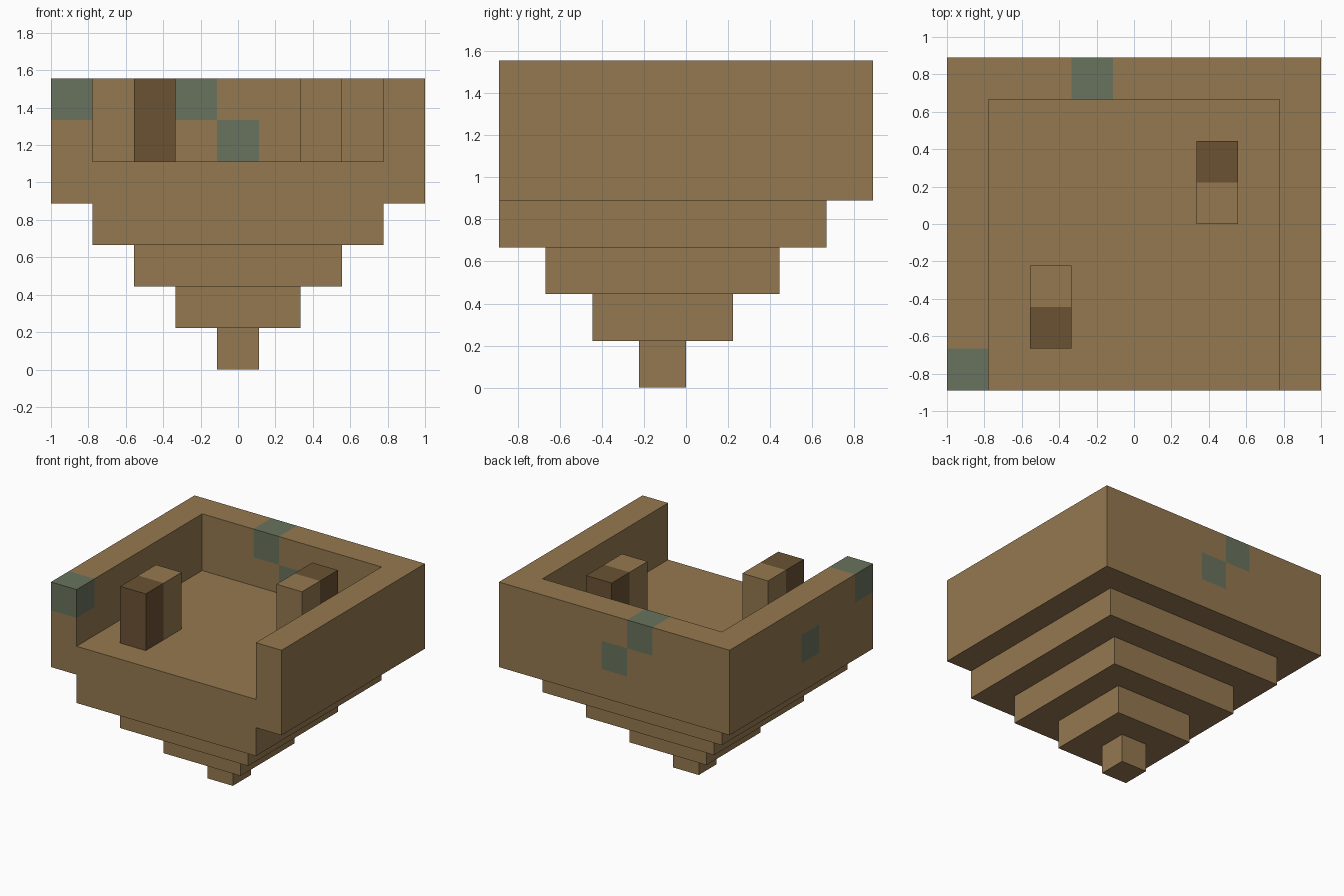
import bpy
import bmesh
from mathutils import Vector
from itertools import product

cube = bpy.data.objects.get("Cube")
if cube:
    bpy.data.objects.remove(cube, do_unlink=True)

UNIT = 2 / 9
ORIGIN = Vector((-4.5, -4, 0))  # corner of the block grid, in blocks


def material(name, rgb):
    mat = bpy.data.materials.new(name)
    mat.use_nodes = True
    color = (*rgb, 1)
    mat.diffuse_color = color
    bsdf = next(n for n in mat.node_tree.nodes if n.type == 'BSDF_PRINCIPLED')
    bsdf.inputs["Base Color"].default_value = color
    return mat


MATERIALS = [
    material("tan_brown", (0.30, 0.19, 0.08)),
    material("dark_brown", (0.145, 0.084, 0.034)),
    material("grey_green", (0.14, 0.17, 0.11)),
]
TAN, DARK, GREEN = range(3)


def box(x, y, z):
    """Block positions in half-open ranges."""
    return set(product(range(*x), range(*y), range(*z)))


def build(name, blocks, accents):
    """Closed outer skin of a set of blocks, with accent blocks coloured."""
    bm = bmesh.new()
    verts = {}

    def vert(p):
        key = tuple(round(c) for c in p)
        if key not in verts:
            verts[key] = bm.verts.new((Vector(key) + ORIGIN) * UNIT)
        return verts[key]

    for block in sorted(blocks):
        for axis, side in product(range(3), (0, 1)):
            step = [0, 0, 0]
            step[axis] = 1
            normal = Vector(step) * (2 * side - 1)
            if tuple(round(c) for c in Vector(block) + normal) in blocks:
                continue
            u, v = Vector((0, 0, 0)), Vector((0, 0, 0))
            u[(axis + 1) % 3] = 1
            v[(axis + 2) % 3] = 1
            base = Vector(block) + Vector(step) * side
            corners = [base, base + u, base + u + v, base + v]
            if not side:
                corners.reverse()
            face = bm.faces.new([vert(p) for p in corners])
            face.material_index = accents.get(block, TAN)

    # Merge flat areas of one colour
    bmesh.ops.dissolve_limit(bm, angle_limit=0.01, verts=bm.verts[:],
                             edges=bm.edges[:], delimit={'MATERIAL'})
    mesh = bpy.data.meshes.new(name)
    bm.to_mesh(mesh)
    bm.free()
    for mat in MATERIALS:
        mesh.materials.append(mat)
    obj = bpy.data.objects.new(name, mesh)
    bpy.context.collection.objects.link(obj)
    return obj


# Stepped base: each tier one block wider on every side
body = set()
for tier in range(4):
    body |= box((4 - tier, 5 + tier), (3 - tier, 4 + tier), (tier, tier + 1))

# Floor slab, then walls on three sides with an open front
body |= box((0, 9), (0, 8), (4, 5))
body |= box((0, 9), (0, 8), (5, 7)) - box((1, 8), (0, 7), (5, 7))

# Green blocks set in the walls
green = {(0, 0, 6): GREEN, (0, 3, 5): GREEN,
         (3, 7, 6): GREEN, (4, 7, 5): GREEN}
build("stepped_base_and_walls", body, green)

# Two pillars, each with one dark half
for name, x, y, dark_y in (("front_pillar", 2, 1, 1), ("rear_pillar", 6, 4, 5)):
    pillar = box((x, x + 1), (y, y + 2), (5, 7))
    build(name, pillar, {b: DARK for b in pillar if b[1] == dark_y})
